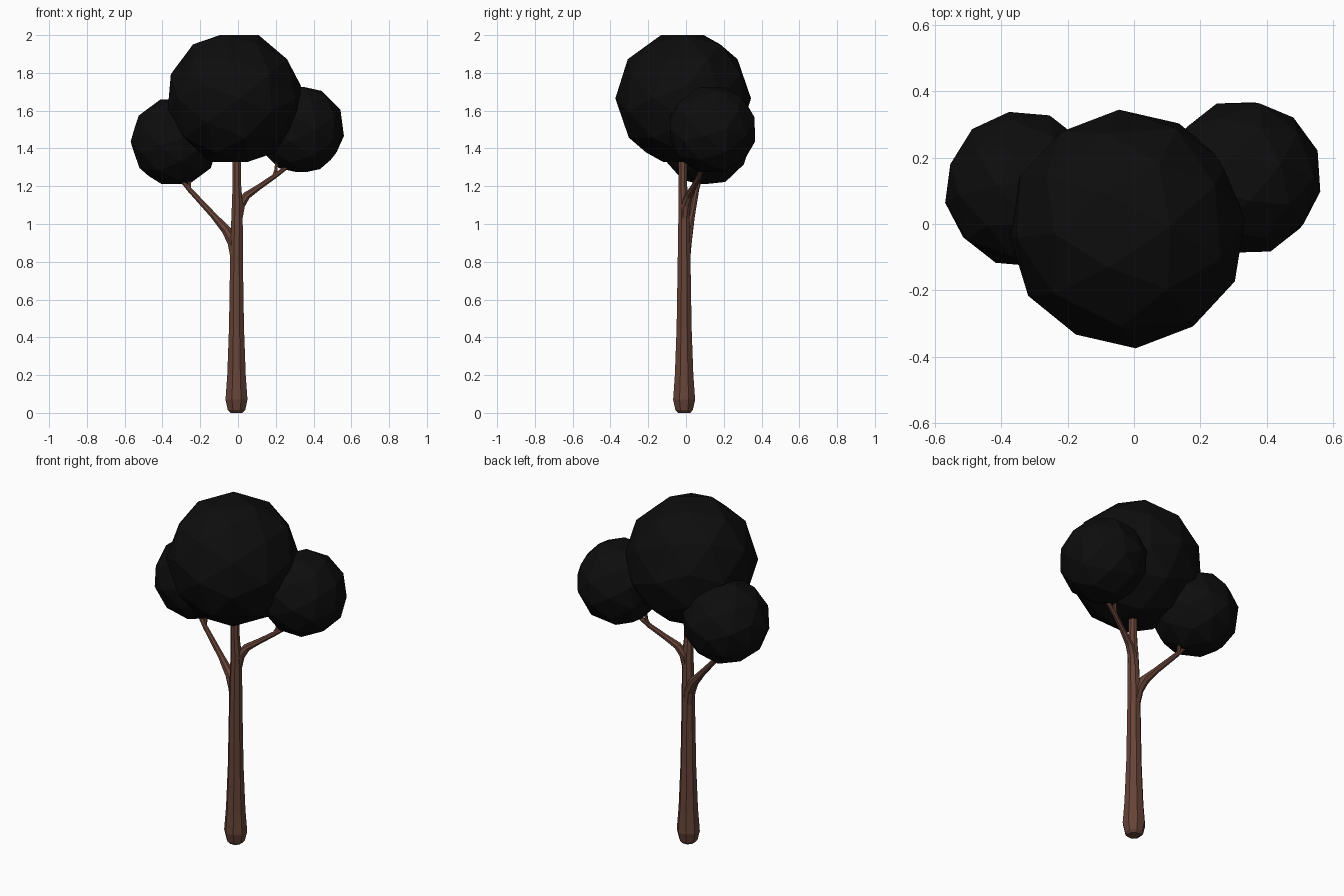
import bpy, bmesh, math
from mathutils import Vector, Matrix

if "Cube" in bpy.data.objects:
    bpy.data.objects.remove(bpy.data.objects["Cube"])


def material(name, rgb):
    m = bpy.data.materials.new(name)
    m.diffuse_color = (*rgb, 1)
    m.use_nodes = True
    m.node_tree.nodes["Principled BSDF"].inputs["Base Color"].default_value = m.diffuse_color
    return m


BARK = material("brown bark", (0.135, 0.058, 0.040))
LEAF = material("near black foliage", (0.004, 0.004, 0.004))


def finish(name, bm, mat):
    bmesh.ops.recalc_face_normals(bm, faces=bm.faces)
    me = bpy.data.meshes.new(name)
    bm.to_mesh(me)
    bm.free()
    me.materials.append(mat)
    ob = bpy.data.objects.new(name, me)
    bpy.context.collection.objects.link(ob)
    return ob


def limb(name, points, sides=8):
    """Flat-faced tapering tube through (x, y, z, radius) points."""
    bm = bmesh.new()
    pts = [Vector(p[:3]) for p in points]
    rings = []
    for i, p in enumerate(pts):
        d = (pts[min(i + 1, len(pts) - 1)] - pts[max(i - 1, 0)]).normalized()
        u = Vector((0, 1, 0)).cross(d).normalized()
        v = d.cross(u)
        r = points[i][3]
        rings.append([bm.verts.new(p + r * (u * math.cos(a) + v * math.sin(a)))
                      for a in ((k + 0.5) * math.tau / sides for k in range(sides))])
    for a, b in zip(rings, rings[1:]):
        for k in range(sides):
            j = (k + 1) % sides
            bm.faces.new((a[k], a[j], b[j], b[k]))
    bm.faces.new(rings[0])
    bm.faces.new(rings[-1])
    return finish(name, bm, BARK)


def ball(name, centre, radius, tilt, turn):
    """Faceted foliage ball, turned so a triangle lies on top."""
    bm = bmesh.new()
    bmesh.ops.create_icosphere(bm, subdivisions=2, radius=radius)
    rot = (Matrix.Rotation(math.radians(turn), 4, 'Z')
           @ Matrix.Rotation(math.radians(tilt), 4, 'Y'))
    bm.transform(Matrix.Translation(centre) @ rot)
    return finish(name, bm, LEAF)


# Trunk with a rounded, flared foot
limb("trunk", [(-0.008, -0.01, 0.0, 0.035), (-0.008, -0.01, 0.015, 0.05),
               (-0.008, -0.01, 0.07, 0.063), (-0.008, -0.01, 0.2, 0.053),
               (-0.008, -0.01, 0.45, 0.043), (-0.008, -0.01, 0.85, 0.036),
               (-0.006, -0.01, 0.97, 0.034), (-0.004, -0.012, 1.12, 0.030),
               (-0.006, -0.017, 1.2, 0.025), (-0.008, -0.018, 1.45, 0.022)])

# Left branch and its twig
limb("left_branch", [(-0.012, -0.005, 0.82, 0.030), (-0.025, 0.0, 0.90, 0.032),
                     (-0.06, 0.012, 0.965, 0.027), (-0.13, 0.03, 1.045, 0.018),
                     (-0.25, 0.055, 1.175, 0.014), (-0.34, 0.08, 1.28, 0.010)])
limb("left_twig", [(-0.255, 0.055, 1.17, 0.010), (-0.258, 0.065, 1.20, 0.010),
                   (-0.25, 0.08, 1.30, 0.008)], 6)

# Right branch and its twig
limb("right_branch", [(0.0, -0.008, 1.03, 0.026), (0.012, 0.0, 1.10, 0.027),
                      (0.045, 0.015, 1.15, 0.022), (0.11, 0.04, 1.195, 0.016),
                      (0.19, 0.07, 1.25, 0.014), (0.31, 0.10, 1.34, 0.010)])
limb("right_twig", [(0.185, 0.068, 1.245, 0.011), (0.20, 0.08, 1.28, 0.010),
                    (0.21, 0.09, 1.38, 0.008)], 6)

# Foliage balls
ball("crown_foliage", (-0.02, -0.015, 1.665), 0.36, 37.4, 184)
ball("left_foliage", (-0.335, 0.105, 1.435), 0.237, 32, 100)
ball("right_foliage", (0.33, 0.14, 1.50), 0.237, 28, 200)
